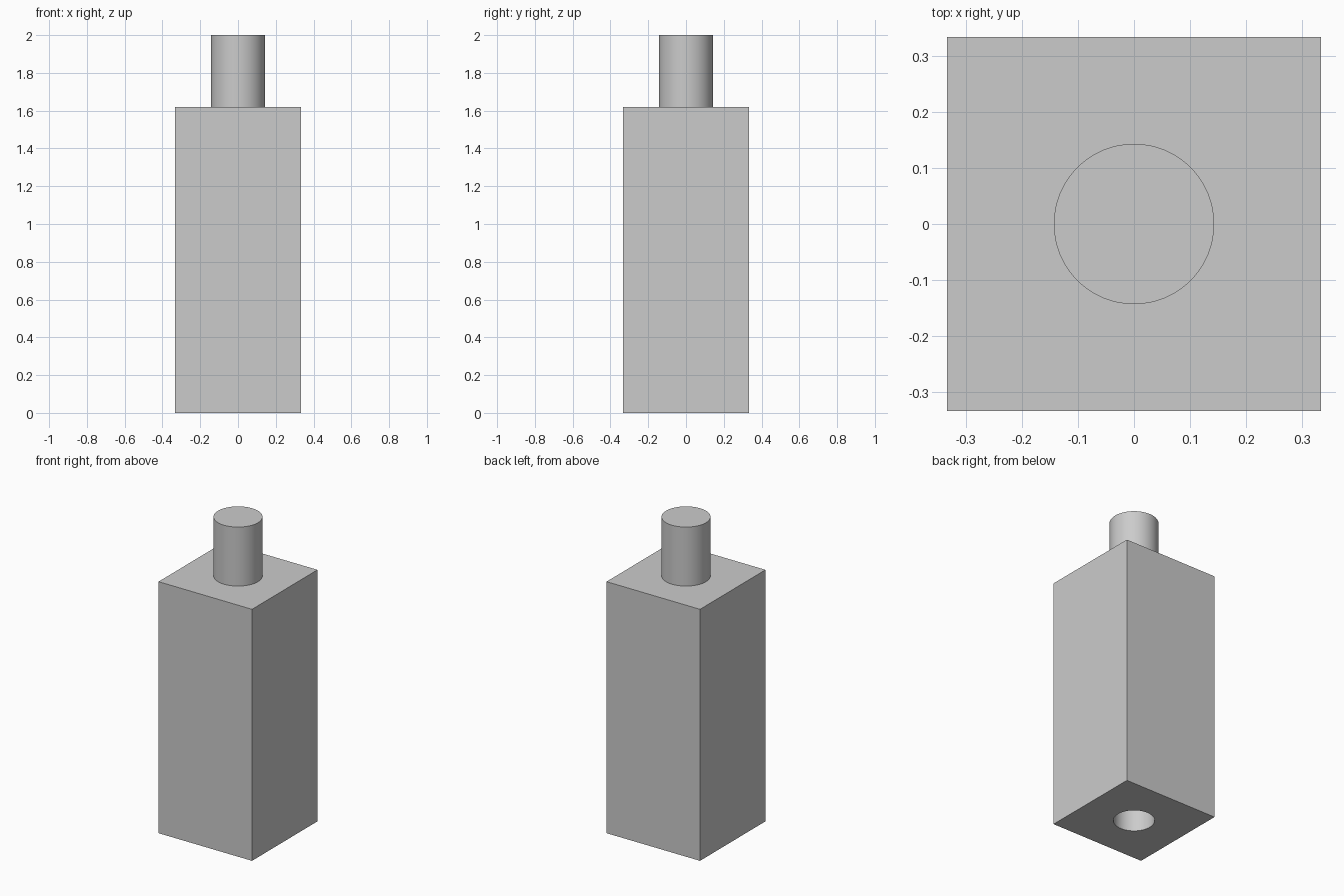
import bpy
import math

WIDTH, BODY_HEIGHT, TOTAL_HEIGHT = 0.666, 1.62, 2.0
PEG_RADIUS, SOCKET_RADIUS, SOCKET_DEPTH = 0.143, 0.12, 0.4

cube = bpy.data.objects.get("Cube")
if cube:
    bpy.data.objects.remove(cube, do_unlink=True)

# Single grey finish
grey = bpy.data.materials.new("plain grey")
grey.use_nodes = True
colour = (0.6, 0.6, 0.6, 1)
grey.diffuse_color = colour
grey.node_tree.nodes["Principled BSDF"].inputs["Base Color"].default_value = colour


def cylinder(name, radius, bottom, top):
    bpy.ops.mesh.primitive_cylinder_add(
        vertices=64, radius=radius, depth=top - bottom,
        location=(0, 0, (bottom + top) / 2))
    obj = bpy.context.object
    obj.name = name
    obj.data.materials.append(grey)
    return obj


def smooth(obj):
    bpy.ops.object.select_all(action="DESELECT")
    obj.select_set(True)
    bpy.context.view_layer.objects.active = obj
    bpy.ops.object.shade_smooth_by_angle(angle=math.radians(30))


# Square block
bpy.ops.mesh.primitive_cube_add(size=1, location=(0, 0, BODY_HEIGHT / 2))
body = bpy.context.object
body.name = "body"
body.scale = (WIDTH, WIDTH, BODY_HEIGHT)
bpy.ops.object.transform_apply(location=False, rotation=False, scale=True)
body.data.materials.append(grey)

# Round blind socket in the underside
cutter = cylinder("socket_cutter", SOCKET_RADIUS, -0.1, SOCKET_DEPTH)
cutter.hide_render = True
cut = body.modifiers.new("socket", "BOOLEAN")
cut.operation = "DIFFERENCE"
cut.solver = "EXACT"
cut.object = cutter
bpy.context.view_layer.objects.active = body
bpy.ops.object.modifier_apply(modifier=cut.name)
bpy.data.objects.remove(cutter, do_unlink=True)
smooth(body)

# Round peg on top
smooth(cylinder("peg", PEG_RADIUS, BODY_HEIGHT, TOTAL_HEIGHT))
